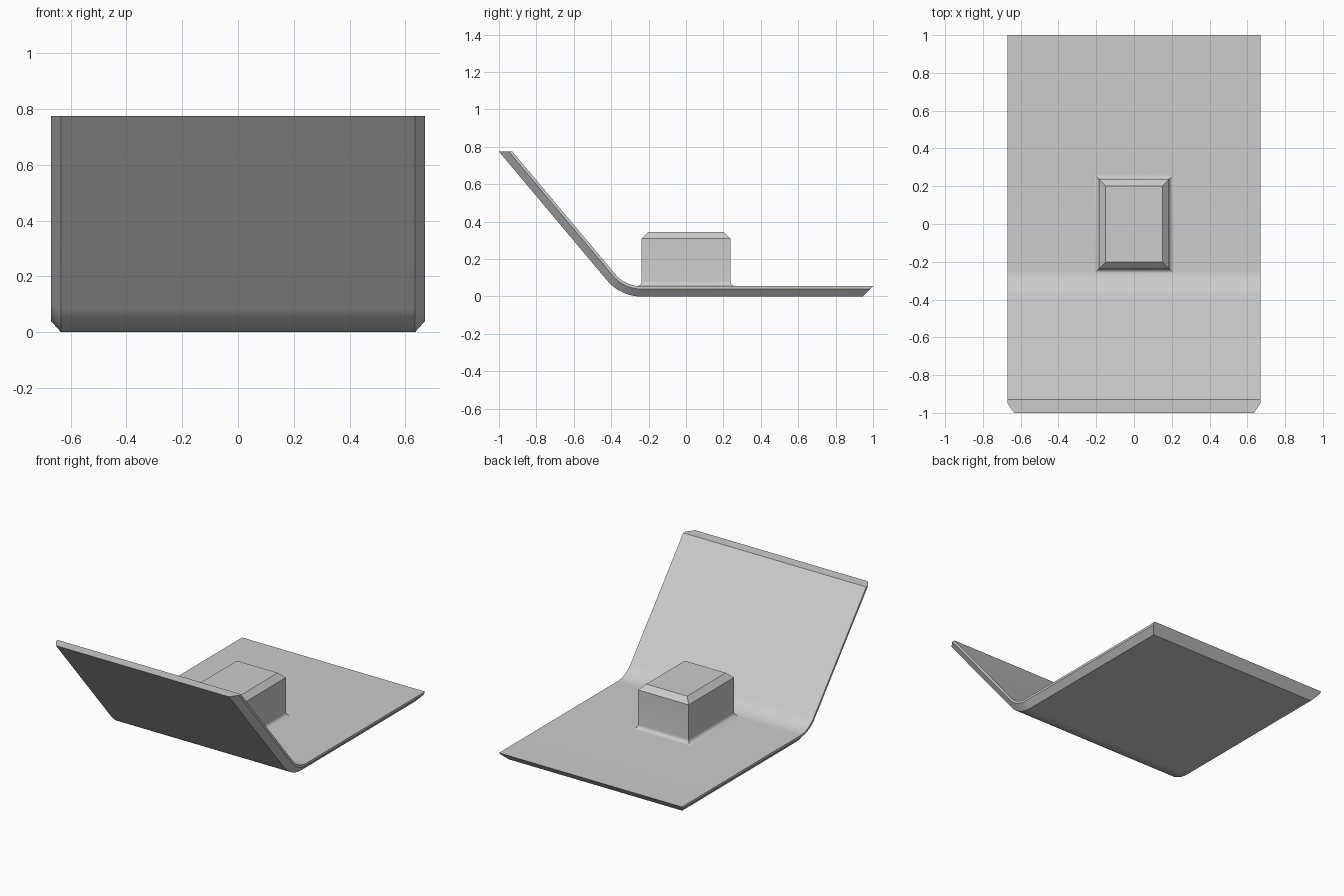
import bpy, bmesh
from math import sin, cos, pi, radians

cube = bpy.data.objects.get("Cube")
if cube:
    bpy.data.objects.remove(cube, do_unlink=True)

grey = bpy.data.materials.new("light_grey")
grey.use_nodes = True
colour = (0.604, 0.604, 0.604, 1)
grey.diffuse_color = colour
grey.node_tree.nodes["Principled BSDF"].inputs["Base Color"].default_value = colour


def loft(name, rings):
    """Skin a list of equal closed rings, cap both ends, smooth gentle edges."""
    bm = bmesh.new()
    loops = [[bm.verts.new(p) for p in ring] for ring in rings]
    n = len(loops[0])
    for a, b in zip(loops, loops[1:]):
        for i in range(n):
            j = (i + 1) % n
            bm.faces.new((a[i], a[j], b[j], b[i]))
    bm.faces.new(loops[0])
    bm.faces.new(loops[-1])
    bmesh.ops.recalc_face_normals(bm, faces=bm.faces)
    mesh = bpy.data.meshes.new(name)
    bm.to_mesh(mesh)
    bm.free()
    mesh.materials.append(grey)
    obj = bpy.data.objects.new(name, mesh)
    bpy.context.collection.objects.link(obj)
    bpy.ops.object.select_all(action="DESELECT")
    obj.select_set(True)
    bpy.context.view_layer.objects.active = obj
    bpy.ops.object.shade_smooth_by_angle(angle=radians(25))
    return obj


# Bent plate: cross-section as (x, depth below the upper surface)
thick, half_width, top_z = 0.055, 0.67, 0.775
right_side = [(half_width, 0), (half_width, 0.015), (half_width - 0.036, thick)]
section = right_side + [(-x, d) for x, d in reversed(right_side)]

bend, inner_r, steps = radians(50), 0.181, 16
centre_y, centre_z = -0.24, inner_r + thick


def bend_point(x, d, a):
    r = inner_r + d
    return (x, centre_y - r * sin(a), centre_z - r * cos(a))


def front_point(x, d):
    # Run up the slope from the end of the bend to a level cut
    _, y, z = bend_point(x, d, bend)
    run = (top_z - z) / sin(bend)
    return (x, y - run * cos(bend), top_z)


rings = [[front_point(x, d) for x, d in section]]
for k in range(steps, -1, -1):
    rings.append([bend_point(x, d, bend * k / steps) for x, d in section])
rings.append([(x, 1 - d, thick - d) for x, d in section])
loft("bent_plate", rings)

# Block: rectangle rings from the sunken base, through the fillet, to the chamfer
hx, hy, fillet, chamfer, block_top = 0.185, 0.237, 0.027, 0.035, 0.345
levels = [(fillet, thick - 0.02)]
for k in range(9):
    a = pi / 2 * k / 8
    levels.append((fillet * (1 - sin(a)), thick + fillet * (1 - cos(a))))
levels += [(0, block_top - chamfer), (-chamfer, block_top)]
loft("raised_block", [
    [(sx * (hx + o), sy * (hy + o), z) for sx, sy in ((1, 1), (-1, 1), (-1, -1), (1, -1))]
    for o, z in levels])
